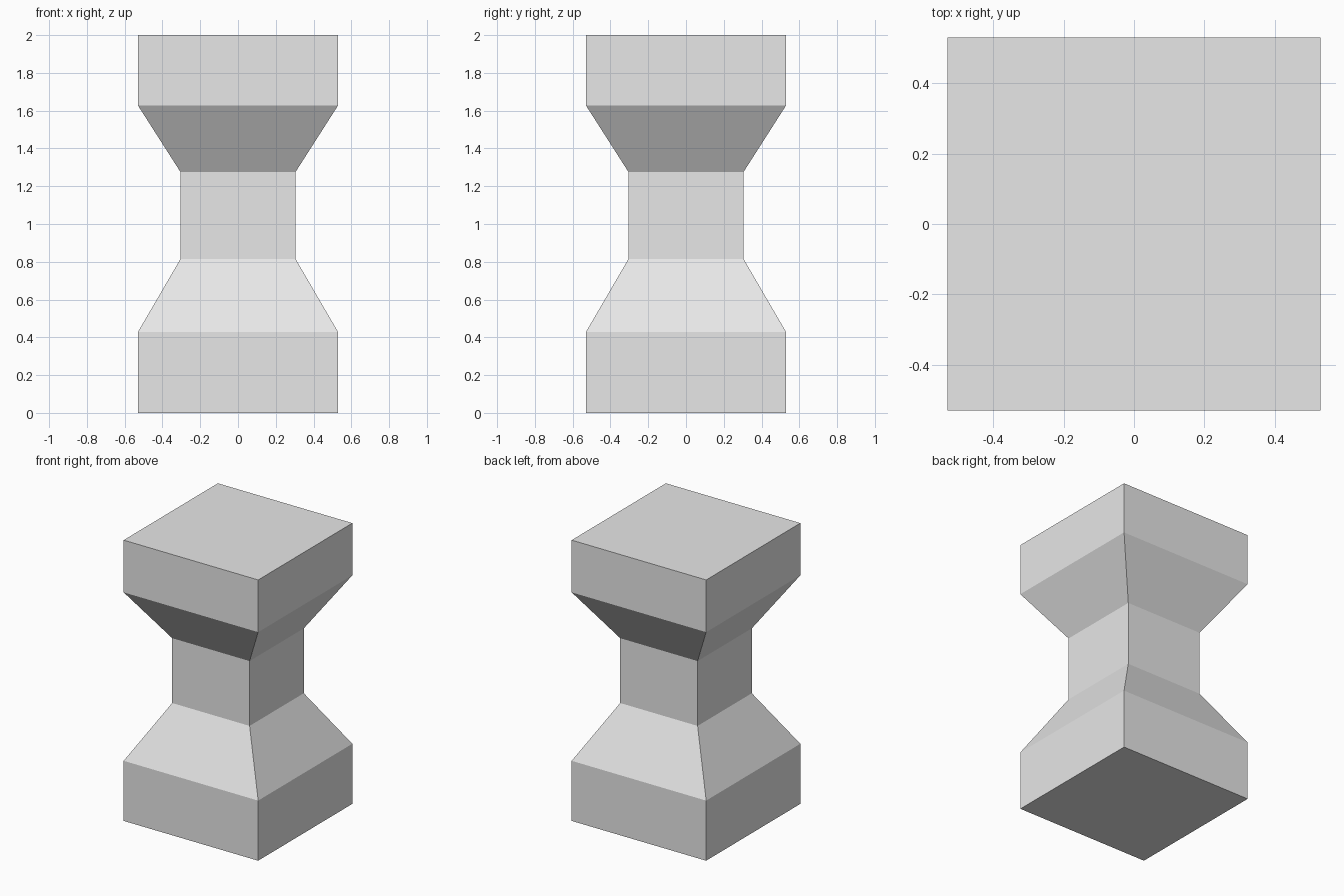
import bpy
import bmesh

if "Cube" in bpy.data.objects:
    bpy.data.objects.remove(bpy.data.objects["Cube"])

# Single light grey colour
grey = bpy.data.materials.new("light_grey")
grey.diffuse_color = (0.8, 0.8, 0.8, 1.0)
grey.use_nodes = True
grey.node_tree.nodes["Principled BSDF"].inputs["Base Color"].default_value = grey.diffuse_color

WIDE, WAIST = 0.53, 0.305
# (height, half width) of each square section, bottom to top
PROFILE = [(0.0, WIDE), (0.428, WIDE), (0.814, WAIST),
           (1.276, WAIST), (1.628, WIDE), (2.0, WIDE)]


def square_loft(name, profile):
    """Stack square sections into one closed, flat-faced solid."""
    bm = bmesh.new()
    rings = [[bm.verts.new((sx * r, sy * r, z))
              for sx, sy in ((-1, -1), (1, -1), (1, 1), (-1, 1))]
             for z, r in profile]
    for low, high in zip(rings, rings[1:]):
        for i in range(4):
            j = (i + 1) % 4
            bm.faces.new((low[i], low[j], high[j], high[i]))
    bm.faces.new(rings[0][::-1])
    bm.faces.new(rings[-1])
    mesh = bpy.data.meshes.new(name)
    bm.to_mesh(mesh)
    bm.free()
    mesh.materials.append(grey)
    obj = bpy.data.objects.new(name, mesh)
    bpy.context.collection.objects.link(obj)
    return obj


# Square pillar with a block base, narrow waist and block cap
square_loft("pillar", PROFILE)
